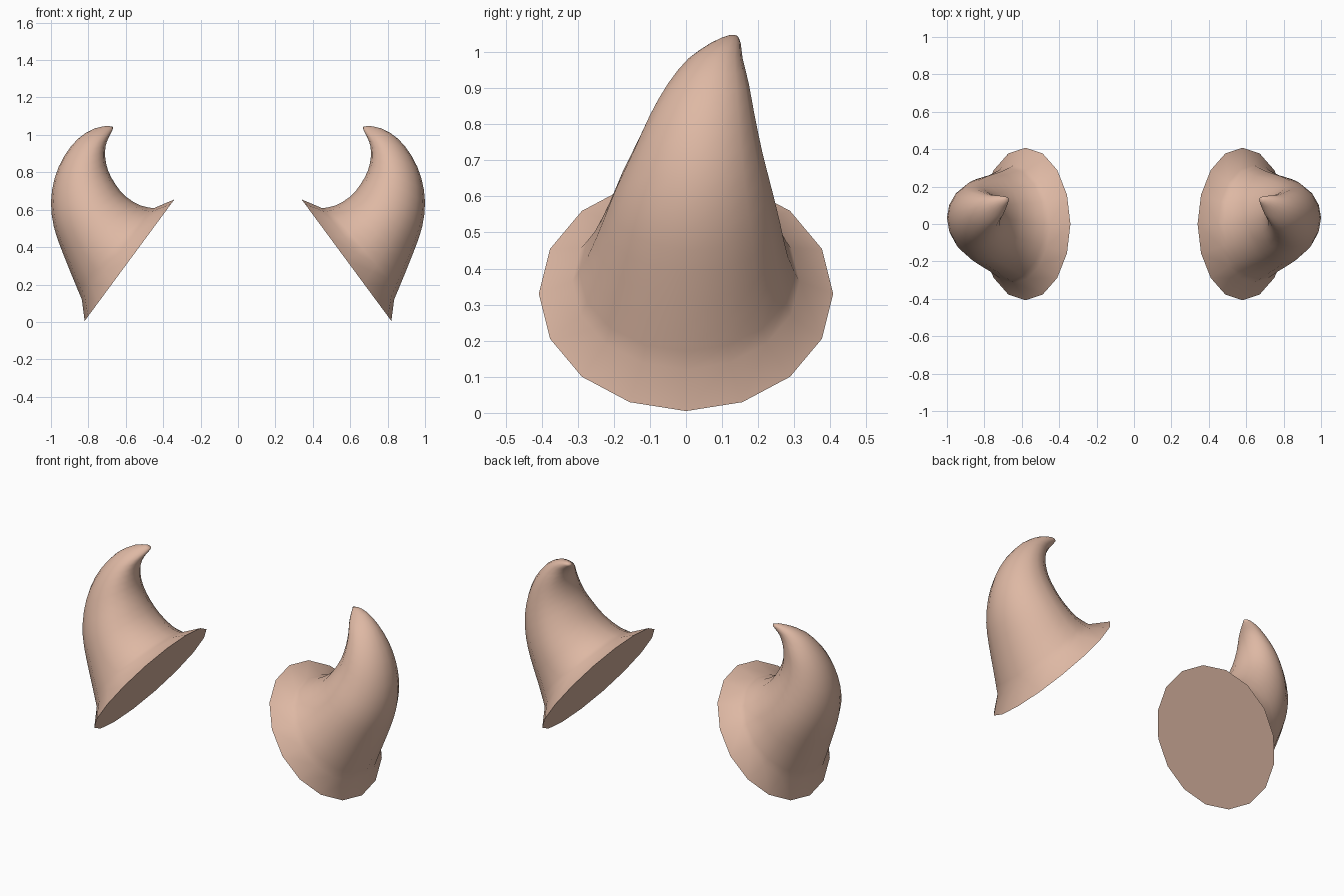
import bpy, bmesh, math
from mathutils import Vector

if "Cube" in bpy.data.objects:
    bpy.data.objects.remove(bpy.data.objects["Cube"])

SIDES = 16

# Cross-sections from rim to tip:
# outer x, outer z, inner x, inner z, centre y, half width in y
SECTIONS = [
    (.820, .005, .340, .655, .000, .408),
    (.835, .120, .450, .608, .000, .315),
    (.885, .240, .520, .622, .005, .278),
    (.945, .390, .600, .670, .015, .245),
    (.985, .510, .655, .735, .022, .215),
    (1.00, .640, .695, .810, .033, .178),
    (.980, .770, .710, .880, .045, .145),
    (.930, .885, .708, .940, .062, .112),
    (.855, .980, .692, .985, .082, .075),
    (.770, 1.033, .677, 1.013, .110, .042),
    (.700, 1.048, .670, 1.030, .128, .018),
]

skin = bpy.data.materials.new("warm_tan")
skin.diffuse_color = (0.73, 0.48, 0.37, 1)
skin.use_nodes = True
skin.node_tree.nodes["Principled BSDF"].inputs["Base Color"].default_value = skin.diffuse_color


def refine(rows):
    """Insert a smooth in-between section after each one above the brim."""
    out = [rows[0]]
    for i in range(1, len(rows) - 1):
        a, b = rows[i], rows[i + 1]
        p = rows[max(i - 1, 1)]
        n = rows[min(i + 2, len(rows) - 1)]
        out.append(a)
        out.append(tuple((9 * (s + t) - q - r) / 16 for q, s, t, r in zip(p, a, b, n)))
    return out + [rows[-1]]


def make_horn(name, side):
    bm = bmesh.new()
    rings = []
    for ox, oz, ix, iz, cy, hw in refine(SECTIONS):
        centre = Vector(((ox + ix) / 2, cy, (oz + iz) / 2))
        arm = Vector(((ox - ix) / 2, 0, (oz - iz) / 2))
        ring = []
        for k in range(SIDES):
            a = 2 * math.pi * k / SIDES
            p = centre + arm * math.cos(a) + Vector((0, hw * math.sin(a), 0))
            ring.append(bm.verts.new((p.x * side, p.y, p.z)))
        rings.append(ring)
    # curved body
    for lo, hi in zip(rings, rings[1:]):
        for k in range(SIDES):
            j = (k + 1) % SIDES
            bm.faces.new((lo[k], lo[j], hi[j], hi[k]))
    # flat underside and rounded tip
    bm.faces.new(rings[0])
    tip = bm.verts.new((.668 * side, .132, 1.043))
    for k in range(SIDES):
        bm.faces.new((rings[-1][k], rings[-1][(k + 1) % SIDES], tip))
    bmesh.ops.recalc_face_normals(bm, faces=bm.faces[:])
    mesh = bpy.data.meshes.new(name)
    bm.to_mesh(mesh)
    bm.free()
    mesh.materials.append(skin)
    obj = bpy.data.objects.new(name, mesh)
    bpy.context.collection.objects.link(obj)
    bpy.ops.object.select_all(action='DESELECT')
    obj.select_set(True)
    bpy.context.view_layer.objects.active = obj
    bpy.ops.object.shade_smooth_by_angle(angle=math.radians(60))
    return obj


make_horn("right_horn", 1)
make_horn("left_horn", -1)
